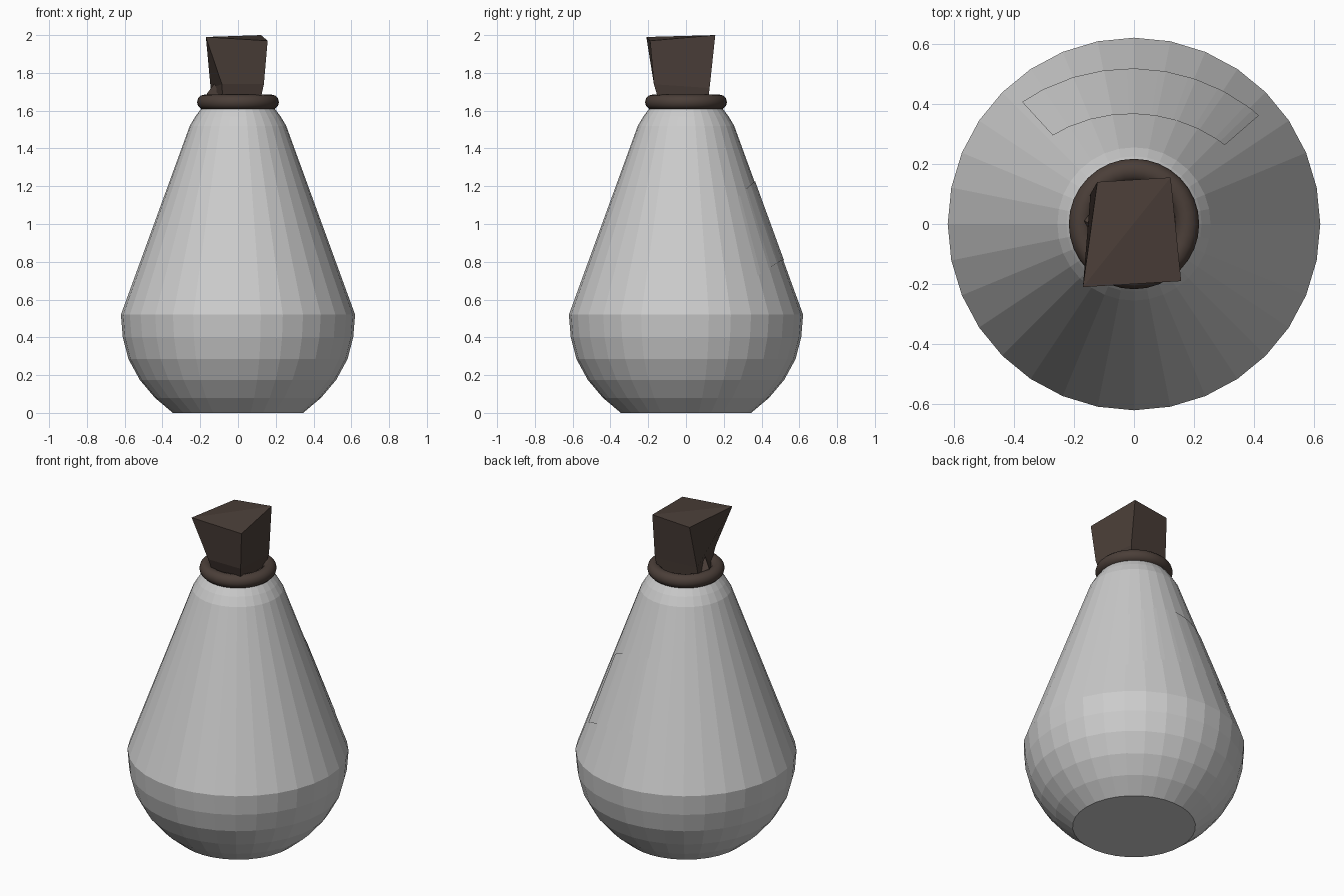
import bpy, math

if "Cube" in bpy.data.objects:
    bpy.data.objects.remove(bpy.data.objects["Cube"])

SEG = 32


def material(name, rgb):
    m = bpy.data.materials.new(name)
    m.diffuse_color = (*rgb, 1)
    m.use_nodes = True
    m.node_tree.nodes["Principled BSDF"].inputs["Base Color"].default_value = m.diffuse_color
    return m


def make(name, verts, faces, mat):
    me = bpy.data.meshes.new(name)
    me.from_pydata(verts, [], faces)
    me.update()
    ob = bpy.data.objects.new(name, me)
    bpy.context.collection.objects.link(ob)
    me.materials.append(mat)
    return ob


def lathe(name, profile, n, mat):
    verts = [(r * math.cos(2 * math.pi * i / n), r * math.sin(2 * math.pi * i / n), z)
             for r, z in profile for i in range(n)]
    faces = [(j * n + i, j * n + (i + 1) % n, (j + 1) * n + (i + 1) % n, (j + 1) * n + i)
             for j in range(len(profile) - 1) for i in range(n)]
    faces.append(tuple(reversed(range(n))))
    faces.append(tuple(range((len(profile) - 1) * n, len(profile) * n)))
    return make(name, verts, faces, mat)


grey = material("pale grey glass", (0.6, 0.6, 0.6))
brown = material("dark brown cork", (0.07, 0.049, 0.04))

# Bottle body: rounded faceted base, straight cone, short neck
lathe("bottle_body", [(0.345, 0), (0.44, 0.08), (0.52, 0.175), (0.58, 0.285), (0.61, 0.40),
                      (0.62, 0.52), (0.255, 1.52), (0.225, 1.57), (0.195, 1.61), (0.17, 1.64)],
      SEG, grey)

# Collar ring around the neck
bpy.ops.mesh.primitive_torus_add(major_segments=32, minor_segments=12, major_radius=0.177,
                                 minor_radius=0.040, location=(0, 0, 1.645))
ring = bpy.context.object
ring.name = "neck_ring"
ring.data.materials.append(brown)
bpy.ops.object.shade_smooth_by_angle(angle=math.radians(40))

# Plug closing the neck inside the ring
lathe("neck_plug", [(0.15, 1.62), (0.15, 1.65)], SEG, brown)

# Crooked stopper: three loops of four corners
loops = [
    [(-0.08, -0.13, 1.64), (0.115, -0.14, 1.64), (0.11, 0.115, 1.64), (-0.15, 0.09, 1.64)],
    [(-0.085, -0.17, 1.74), (0.137, -0.17, 1.74), (0.125, 0.125, 1.72), (-0.145, 0.10, 1.72)],
    [(-0.17, -0.21, 1.99), (0.157, -0.19, 1.97), (0.122, 0.155, 2.0), (-0.122, 0.14, 1.98)],
]
faces = [(3, 2, 1, 0), (8, 9, 10), (8, 10, 11)]
for j in (0, 4):
    faces += [(j + i, j + (i + 1) % 4, j + 4 + (i + 1) % 4, j + 4 + i) for i in range(4)]
make("stopper", [v for l in loops for v in l], faces, brown)

# Small chip sticking out at the stopper's left foot
make("stopper_chip", [(-0.17, 0.01, 1.65), (-0.08, -0.14, 1.65), (-0.10, 0.10, 1.65),
                      (-0.12, -0.01, 1.75), (-0.165, 0.01, 1.69)],
     [(0, 2, 1), (0, 1, 4), (1, 3, 4), (4, 3, 2), (0, 4, 2), (1, 2, 3)], brown)

# Thin label following the back of the cone
NU, NV = 32, 4
a0, a1 = math.radians(41), math.radians(132.5)
step = 2 * math.pi / SEG
verts = []
for j in range(NV + 1):
    for i in range(NU + 1):
        u = i / NU
        a = a0 + (a1 - a0) * u
        sag = -0.095 * (2 * u - 1) ** 2
        z = 0.81 + 0.415 * j / NV + sag
        r = 0.62 - 0.365 * (z - 0.52)
        r *= math.cos(step / 2) / math.cos(a % step - step / 2)
        r += 0.004
        verts.append((r * math.cos(a), r * math.sin(a), z))
w = NU + 1
faces = [(j * w + i, j * w + i + 1, (j + 1) * w + i + 1, (j + 1) * w + i)
         for j in range(NV) for i in range(NU)]
make("back_label", verts, faces, grey)
